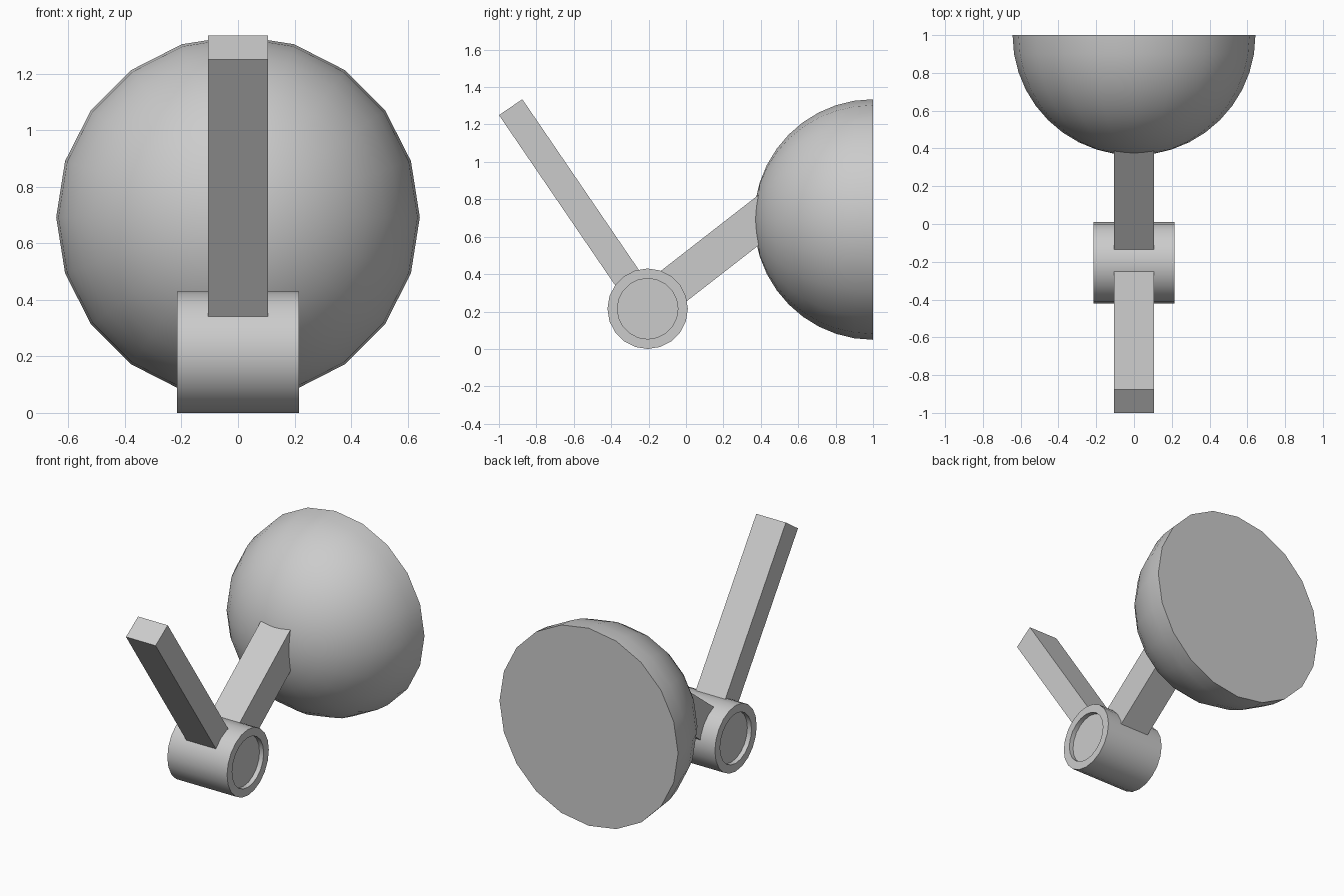
import bpy, bmesh
from math import sin, cos, pi, radians
from mathutils import Vector

if "Cube" in bpy.data.objects:
    bpy.data.objects.remove(bpy.data.objects["Cube"])

SIDES = 20


def finish(name, bm, smooth=False):
    bmesh.ops.recalc_face_normals(bm, faces=bm.faces)
    mesh = bpy.data.meshes.new(name)
    bm.to_mesh(mesh)
    bm.free()
    obj = bpy.data.objects.new(name, mesh)
    bpy.context.collection.objects.link(obj)
    if smooth:
        bpy.ops.object.select_all(action='DESELECT')
        obj.select_set(True)
        bpy.context.view_layer.objects.active = obj
        bpy.ops.object.shade_smooth_by_angle(angle=radians(30))
    return obj


def lathe(name, profile, center, axis):
    """Revolve (along, radius) points about the x or y axis; points of radius 0 become poles."""
    bm = bmesh.new()
    c = Vector(center)

    def point(a, r, i):
        t = 2 * pi * i / SIDES
        u, v = r * cos(t), r * sin(t)
        return bm.verts.new(c + Vector((a, u, v) if axis == 'x' else (u, a, v)))

    rings = [[point(a, r, i) for i in range(SIDES)] if r else [point(a, 0, 0)]
             for a, r in profile]
    for p, q in zip(rings, rings[1:]):
        for i in range(SIDES):
            j = (i + 1) % SIDES
            if len(p) == 1:
                bm.faces.new((p[0], q[j], q[i]))
            elif len(q) == 1:
                bm.faces.new((p[i], p[j], q[0]))
            else:
                bm.faces.new((p[i], p[j], q[j], q[i]))
    for ring in (rings[0], rings[-1]):
        if len(ring) > 1:
            bm.faces.new(ring)
    return finish(name, bm, True)


def bar(name, start, end, width, thick):
    """Square-ended bar between two (y, z) points, centred on x = 0."""
    a, b = Vector((0, *start)), Vector((0, *end))
    d = (b - a).normalized()
    n = Vector((0, -d.z, d.y)) * thick / 2
    w = Vector((width / 2, 0, 0))
    bm = bmesh.new()
    face = bm.faces.new([bm.verts.new(a + s * w + t * n)
                         for s, t in ((-1, -1), (1, -1), (1, 1), (-1, 1))])
    ext = bmesh.ops.extrude_face_region(bm, geom=[face], use_keep_orig=True)
    bmesh.ops.translate(bm, vec=b - a,
                        verts=[g for g in ext['geom'] if isinstance(g, bmesh.types.BMVert)])
    return finish(name, bm)


# Pivot hub with a shallow recess in each end
lathe("pivot_hub", [(-0.185, 0.162), (-0.215, 0.162), (-0.215, 0.215),
                    (0.215, 0.215), (0.215, 0.162), (0.185, 0.162)],
      (0, -0.205, 0.215), 'x')

# Half-ball with a flat back
R, STEPS = 0.643, 10
dome = [(-0.637 * cos(k * pi / 2 / STEPS), R * sin(k * pi / 2 / STEPS))
        for k in range(STEPS + 1)]
lathe("half_ball", dome, (0, 1.0, 0.692), 'y')

# Thin free arm and the thicker arm that carries the half-ball
bar("free_arm", (-0.26, 0.30), (-0.9375, 1.2925), 0.213, 0.151)
bar("ball_arm", (-0.17, 0.255), (0.50, 0.776), 0.213, 0.213)
